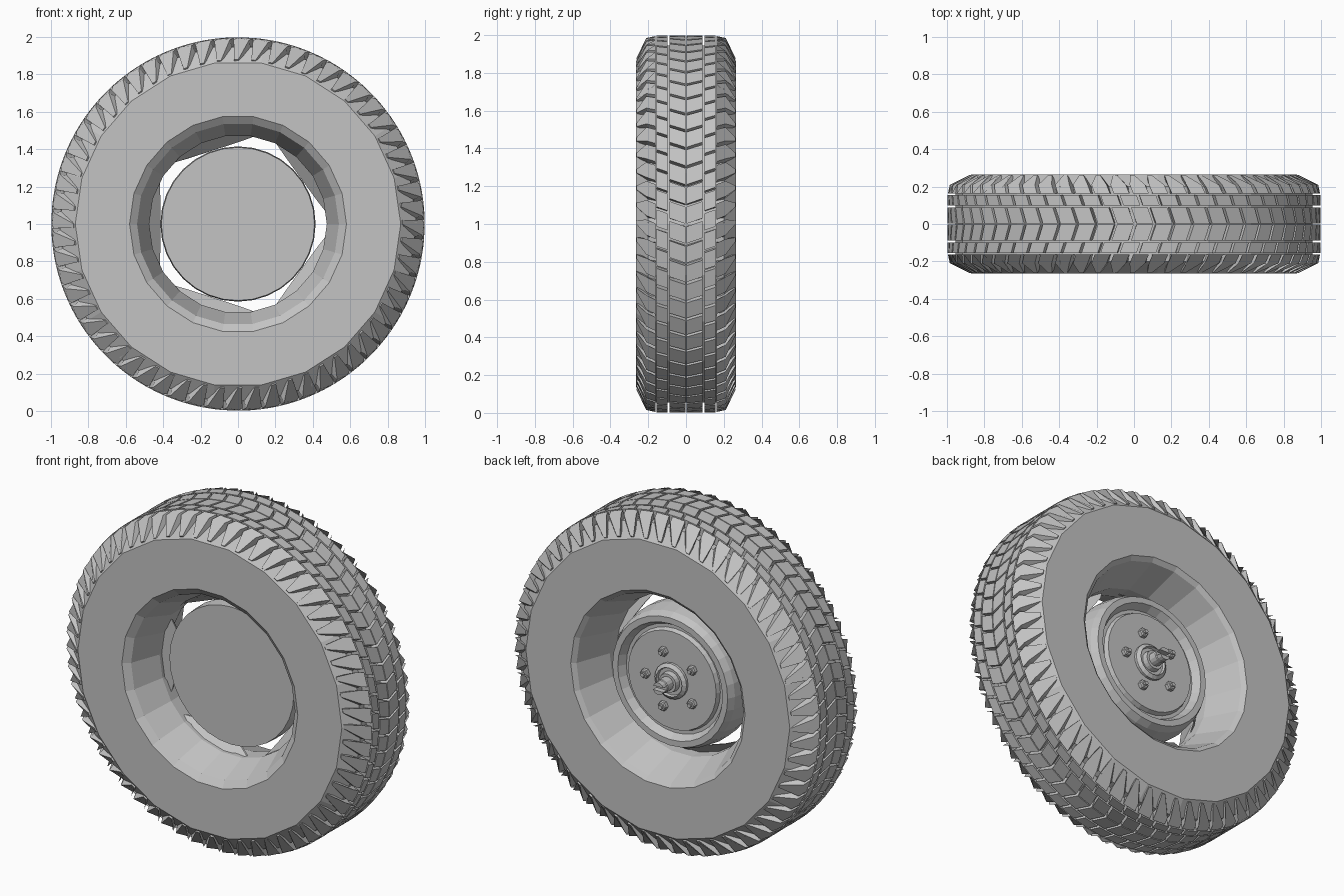
import bpy, bmesh, math
from math import pi, cos, sin, radians

cube = bpy.data.objects.get("Cube")
if cube:
    bpy.data.objects.remove(cube, do_unlink=True)

grey = bpy.data.materials.new("plain_grey")
grey.use_nodes = True
colour = (0.55, 0.55, 0.55, 1)
grey.diffuse_color = colour
grey.node_tree.nodes["Principled BSDF"].inputs["Base Color"].default_value = colour


def polar(r, y, a, cx=0, cz=1):
    """Point at radius r and angle a around an axle running along y."""
    return (cx + r * cos(a), y, cz + r * sin(a))


def finish(name, bm):
    bmesh.ops.recalc_face_normals(bm, faces=bm.faces)
    mesh = bpy.data.meshes.new(name)
    bm.to_mesh(mesh)
    bm.free()
    mesh.materials.append(grey)
    obj = bpy.data.objects.new(name, mesh)
    bpy.context.collection.objects.link(obj)
    return obj


def lathe(name, profile, sides, closed=False, cx=0, cz=1):
    """Spin (radius, y) points; open profiles get flat end caps."""
    bm = bmesh.new()
    rings = [[bm.verts.new(polar(r, y, 2 * pi * i / sides, cx, cz)) for i in range(sides)]
             for r, y in profile]
    pairs = list(zip(rings, rings[1:]))
    if closed:
        pairs.append((rings[-1], rings[0]))
    else:
        bm.faces.new(rings[0])
        bm.faces.new(rings[-1])
    for a, b in pairs:
        for i in range(sides):
            j = (i + 1) % sides
            bm.faces.new((a[i], a[j], b[j], b[i]))
    return finish(name, bm)


def prism(bm, inner, outer):
    """Solid between two matching loops of points."""
    lo = [bm.verts.new(p) for p in inner]
    hi = [bm.verts.new(p) for p in outer]
    bm.faces.new(lo)
    bm.faces.new(hi)
    for i in range(len(lo)):
        j = (i + 1) % len(lo)
        bm.faces.new((lo[i], lo[j], hi[j], hi[i]))


# Tyre carcass with the rim barrel as its inner wall
lathe("tyre_and_rim", [
    (0.58, -0.265), (0.87, -0.265), (0.955, -0.2), (0.955, 0.2), (0.87, 0.265),
    (0.575, 0.265), (0.55, 0.245), (0.475, 0.04), (0.475, -0.06), (0.54, -0.235)], 22, closed=True)

# Tread: chevron centre blocks, staggered outer blocks, tapering shoulder lugs
ROWS = 60
STEP = 2 * pi / ROWS
LEAN = 0.35


def tread_column(name, y0, y1, shift, fill):
    bm = bmesh.new()
    for side in (-1, 1):
        for row in range(ROWS):
            start = (row + shift) * STEP
            corners = [(y, start + LEAN * y + k * STEP * fill)
                       for y, k in ((y0, 0), (y1, 0), (y1, 1), (y0, 1))]
            prism(bm, [polar(0.93, side * y, a) for y, a in corners],
                  [polar(0.998, side * y, a) for y, a in corners])
    return finish(name, bm)


tread_column("tread_centre_blocks", 0.003, 0.088, 0, 0.86)
tread_column("tread_middle_blocks", 0.098, 0.155, 0.35, 0.86)

bm = bmesh.new()
for side in (-1, 1):
    for row in range(ROWS):
        a = (row + 0.7) * STEP + LEAN * 0.16
        w = STEP * 0.8
        tip = a + STEP * 0.75
        inner = [polar(0.93, side * 0.162, a), polar(0.92, side * 0.19, a),
                 polar(0.86, side * 0.245, tip), polar(0.86, side * 0.245, tip + w * 0.3),
                 polar(0.92, side * 0.19, a + w), polar(0.93, side * 0.162, a + w)]
        outer = [polar(0.995, side * 0.162, a), polar(0.985, side * 0.21, a + 0.02),
                 polar(0.88, side * 0.262, tip), polar(0.88, side * 0.262, tip + w * 0.3),
                 polar(0.985, side * 0.21, a + w + 0.02), polar(0.995, side * 0.162, a + w)]
        prism(bm, inner, outer)
finish("tread_shoulder_lugs", bm)

# Five straight-edged webs joining the barrel to the wheel disc
bm = bmesh.new()
HALF = radians(29)
for k in range(5):
    mid = radians(36 + 72 * k)
    arc = [mid + HALF * t / 3 for t in range(-3, 4)]
    chord = 0.475 * cos(HALF)
    loops = []
    for y in (-0.04, -0.03):
        edge = [polar(0.478, y, a) for a in arc]
        edge += [polar(chord / cos(a - mid), y + 0.05, a) for a in reversed(arc[1:-1])]
        loops.append(edge)
    prism(bm, *loops)
finish("wheel_webs", bm)

# Wheel disc: flat on the front, stepped rings on the back
lathe("wheel_disc", [
    (0.41, -0.06), (0.415, 0.02), (0.4, 0.11), (0.38, 0.15), (0.345, 0.15),
    (0.32, 0.105), (0.3, 0.105), (0.29, 0.13)], 32)

# Hub and split spindle
lathe("hub", [(0.105, 0.12), (0.105, 0.145), (0.085, 0.16), (0.08, 0.145), (0.06, 0.145),
              (0.055, 0.175)], 20)
lathe("spindle", [(0.04, 0.16), (0.04, 0.225), (0.036, 0.23)], 14)
bm = bmesh.new()
for side in (0, pi):
    arc = [side + radians(20 + 28 * t) for t in range(6)]
    prism(bm, [polar(0.036, 0.228, a) for a in arc], [polar(0.036, 0.262, a) for a in arc])
finish("spindle_tip", bm)

# Five lug nuts with studs
for k in range(5):
    a = 2 * pi * k / 5
    x, z = 0.17 * cos(a), 1 + 0.17 * sin(a)
    lathe("lug_nut", [(0.028, 0.125), (0.028, 0.15), (0.022, 0.156)], 6, cx=x, cz=z)
    lathe("lug_stud", [(0.012, 0.15), (0.012, 0.17)], 8, cx=x, cz=z)
